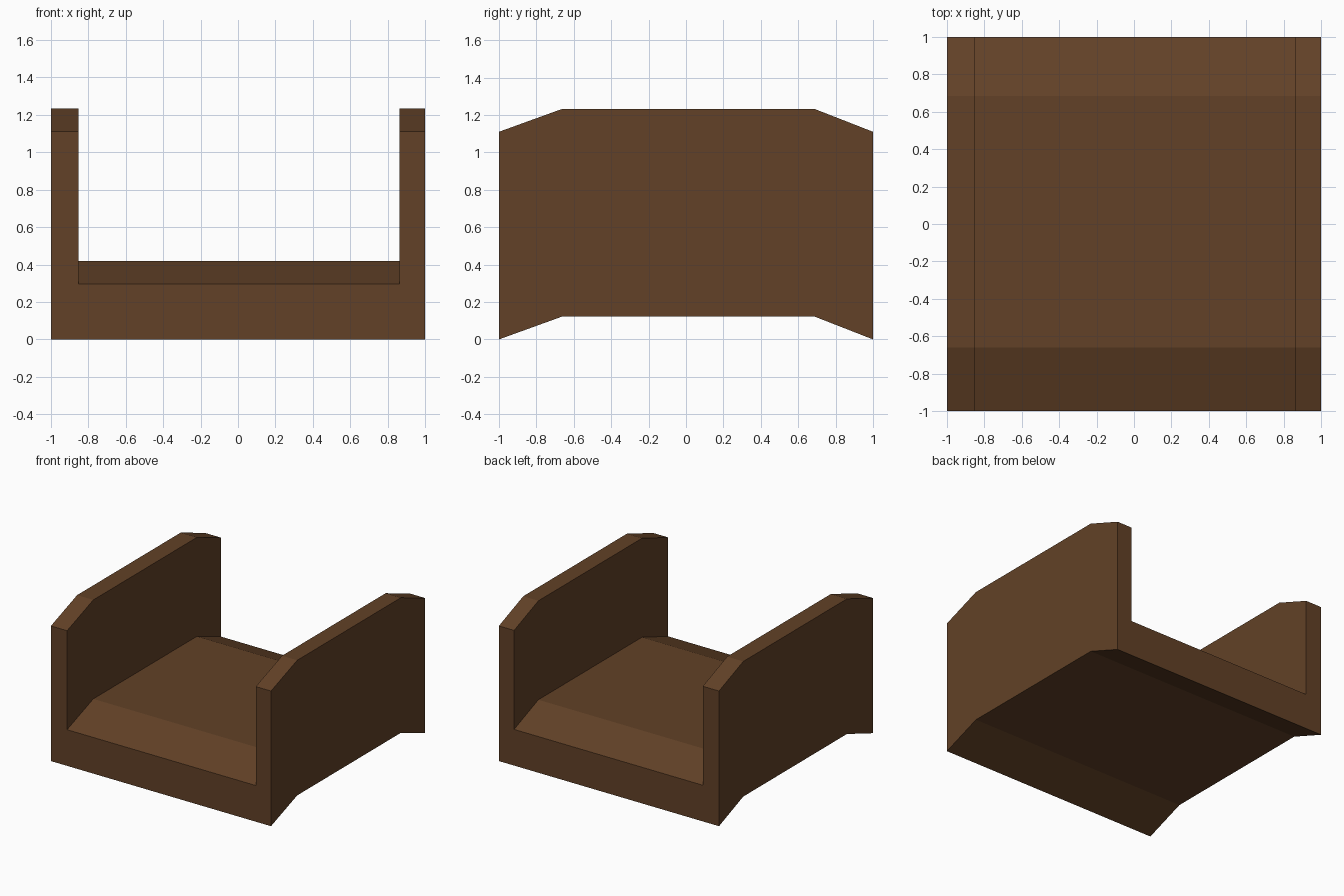
import bpy, bmesh

if "Cube" in bpy.data.objects:
    bpy.data.objects.remove(bpy.data.objects["Cube"])

# Single brown material
wood = bpy.data.materials.new("dark brown wood")
wood.diffuse_color = (0.122, 0.053, 0.020, 1)
wood.use_nodes = True
wood.node_tree.nodes["Principled BSDF"].inputs["Base Color"].default_value = wood.diffuse_color

# U-shaped cross-section (x, z): floor with two side walls
profile = [(-1, 0), (1, 0), (1, 1.11), (0.862, 1.11),
           (0.862, 0.297), (-0.853, 0.297), (-0.853, 1.11), (-1, 1.11)]

# Stations along the length (y, lift): ramps up, runs level, ramps down
stations = [(-1, 0), (-0.66, 0.123), (0.685, 0.123), (1, 0)]

bm = bmesh.new()
rings = [[bm.verts.new((x, y, z + lift)) for x, z in profile]
         for y, lift in stations]

# Skin between neighbouring stations
n = len(profile)
for a, b in zip(rings, rings[1:]):
    for i in range(n):
        j = (i + 1) % n
        bm.faces.new((a[i], a[j], b[j], b[i]))

# End caps: floor strip and the two walls
for r in (rings[0], rings[-1]):
    bm.faces.new((r[0], r[1], r[4], r[5]))
    bm.faces.new((r[1], r[2], r[3], r[4]))
    bm.faces.new((r[0], r[5], r[6], r[7]))

bmesh.ops.recalc_face_normals(bm, faces=bm.faces)
mesh = bpy.data.meshes.new("bridge_channel")
bm.to_mesh(mesh)
bm.free()
mesh.materials.append(wood)
bpy.context.collection.objects.link(bpy.data.objects.new("bridge_channel", mesh))
